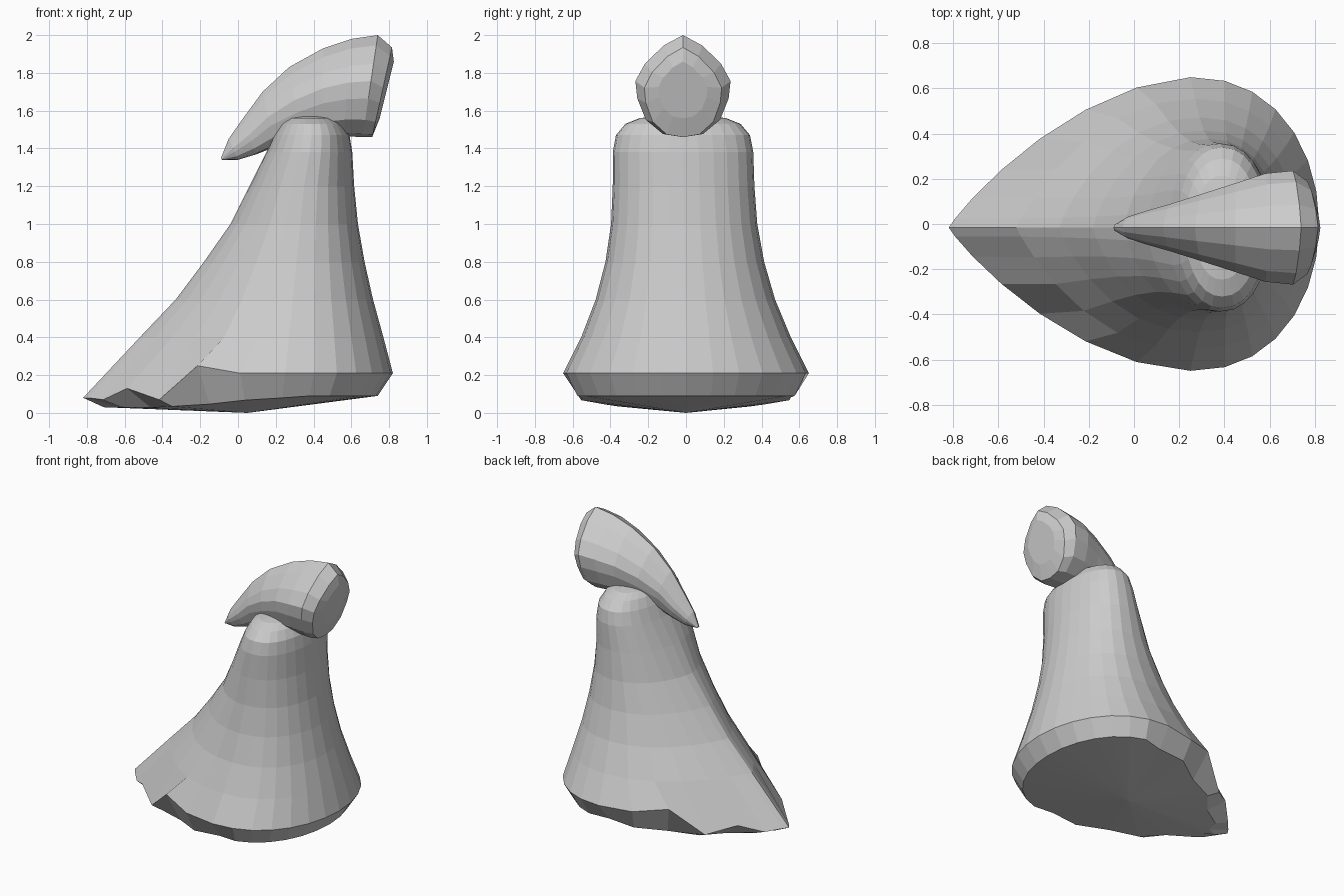
import bpy, bmesh, math

if "Cube" in bpy.data.objects:
    bpy.data.objects.remove(bpy.data.objects["Cube"], do_unlink=True)

# One plain stone-grey material
grey = bpy.data.materials.new("stone_grey")
grey.use_nodes = True
colour = (0.6, 0.6, 0.6, 1)
grey.diffuse_color = colour
grey.node_tree.nodes["Principled BSDF"].inputs["Base Color"].default_value = colour


def loft(name, rings, start_tip=None):
    """Skin closed rings of equal length; fan the start to a tip, cap the end."""
    bm = bmesh.new()
    loops = [[bm.verts.new(p) for p in ring] for ring in rings]
    n = len(loops[0])
    for a, b in zip(loops, loops[1:]):
        for i in range(n):
            j = (i + 1) % n
            bm.faces.new((a[i], a[j], b[j], b[i]))
    if start_tip:
        tip = bm.verts.new(start_tip)
        for i in range(n):
            bm.faces.new((tip, loops[0][(i + 1) % n], loops[0][i]))
    else:
        bm.faces.new(loops[0][::-1])
    bm.faces.new(loops[-1])
    bmesh.ops.recalc_face_normals(bm, faces=bm.faces)
    mesh = bpy.data.meshes.new(name)
    bm.to_mesh(mesh)
    bm.free()
    mesh.materials.append(grey)
    obj = bpy.data.objects.new(name, mesh)
    bpy.context.collection.objects.link(obj)
    return obj


SIDES = 28
HALF = SIDES // 2
LEAN = 0.016


def robe_ring(back, front, width, centre, height):
    """Round at the front, drawn out at the back to a full-sided ridge."""
    ring = []
    round_up = min(max((height - 0.4) / 1.0, 0), 1)
    p = min(2.2, 1.75 + 2.4 * max(height - 0.21, 0))
    q = 0.9 - 0.4 * round_up
    for k in range(SIDES):
        a = 2 * math.pi * k / SIDES
        c, s = math.cos(a), math.sin(a)
        if c >= -1e-6:
            t = 0
            x, y = centre + (front - centre) * max(c, 0) ** 0.88, width * s
        else:
            t = -c
            x = centre - (centre - back) * t
            y = math.copysign(width * max(1 - t ** p, 0) ** q, s)
        ring.append((x, y - LEAN * max(t, round_up), height))
    return ring


# Hem: level at the front, peaked at the sides, low and ragged along the train
hem = []
for k, (x, y, z) in enumerate(robe_ring(-0.82, 0.82, 0.65, 0.25, 0.21)):
    if x < -0.25:
        near_tip = abs(k - HALF) < 2
        z = 0.08 if near_tip else 0.13 if k % 2 else 0.07
    elif x < -0.15:
        z = 0.25
    hem.append((x, y, z))

# Turned-under edge below the hem, with a zigzag inner line along the train
under = []
for k, (x, y, z) in enumerate(robe_ring(-0.71, 0.74, 0.59, 0.25, 0.09)):
    if x < 0.4:
        shrink = 0.93 if k % 2 else 1
        z = (0.03 + 0.06 * min(max(0, (x + 0.4) / 0.7), 1)) * shrink
        x, y = 0.05 + (x - 0.05) * shrink, y * shrink
    under.append((x, y, z))

# Robe: back, front, half width, widest x, height
levels = [
    (-0.52, 0.77, 0.555, 0.27, 0.40),
    (-0.33, 0.715, 0.475, 0.29, 0.60),
    (-0.18, 0.67, 0.42, 0.31, 0.80),
    (-0.04, 0.635, 0.387, 0.33, 1.00),
    (0.06, 0.615, 0.375, 0.35, 1.20),
    (0.15, 0.605, 0.372, 0.38, 1.38),
    (0.19, 0.59, 0.355, 0.39, 1.47),
    (0.225, 0.555, 0.305, 0.39, 1.53),
    (0.265, 0.51, 0.23, 0.39, 1.56),
    (0.32, 0.46, 0.16, 0.39, 1.57),
]
loft("robe", [under, hem] + [robe_ring(*lv) for lv in levels], (0.05, 0, 0))

# Hooded head: pointed crown and rounded chin, lofted from back tip to face
half_section = [(0, 1), (0.4, 0.9), (0.8, 0.72), (1, 0.55), (0.96, 0.38),
                (0.78, 0.17), (0.42, 0.03), (0, 0)]
section = half_section + [(-y, s) for y, s in half_section[-2:0:-1]]

# Top x, top z, bottom x, bottom z, half width
stations = [
    (-0.09, 1.35, -0.085, 1.34, 0.012),
    (-0.05, 1.45, 0.0, 1.34, 0.048),
    (0.02, 1.55, 0.10, 1.37, 0.075),
    (0.13, 1.70, 0.20, 1.41, 0.105),
    (0.27, 1.83, 0.33, 1.44, 0.148),
    (0.45, 1.93, 0.45, 1.46, 0.197),
    (0.60, 1.98, 0.56, 1.465, 0.24),
    (0.74, 2.0, 0.66, 1.46, 0.252),
    (0.815, 1.935, 0.71, 1.46, 0.205),
    (0.825, 1.86, 0.75, 1.56, 0.13),
]
loft("hooded_head", [
    [(bx + (tx - bx) * s, y * w - LEAN, bz + (tz - bz) * s) for y, s in section]
    for tx, tz, bx, bz, w in stations])
